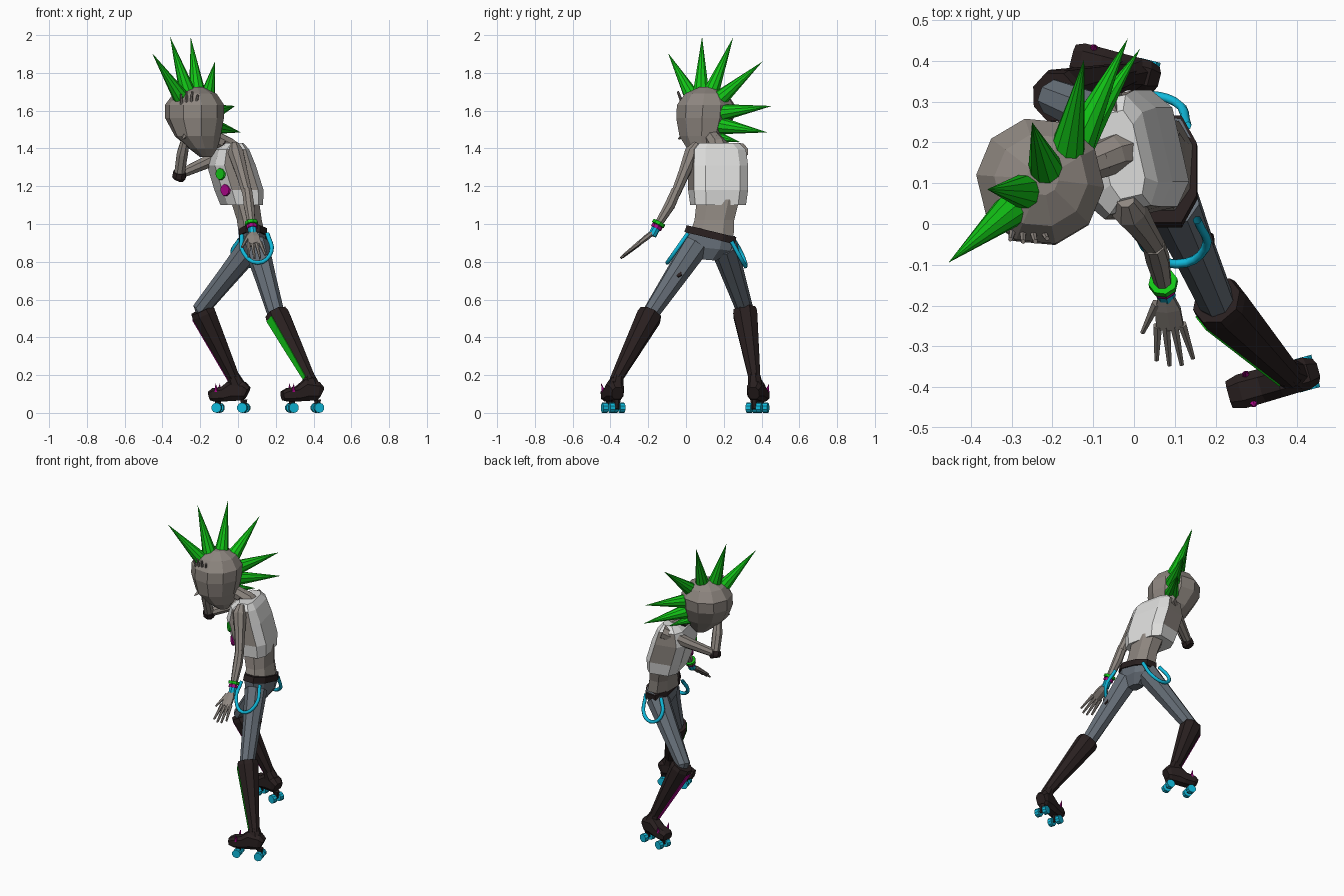
import bpy, bmesh, math
from mathutils import Vector as V

cube = bpy.data.objects.get("Cube")
if cube:
    bpy.data.objects.remove(cube)


def material(name, *rgb):
    m = bpy.data.materials.new(name)
    m.use_nodes = True
    m.diffuse_color = (*rgb, 1)
    m.node_tree.nodes["Principled BSDF"].inputs["Base Color"].default_value = (*rgb, 1)
    return m


SKIN = material("grey skin", .27, .24, .215)
SHIRT = material("pale shirt", .72, .72, .71)
GREEN = material("vivid green", .006, .56, .008)
DARK = material("dark leather", .022, .014, .014)
PANTS = material("blue grey denim", .135, .16, .19)
CYAN = material("cyan", .005, .48, .7)
PINK = material("magenta", .42, .002, .26)


def finish(name, bm, mat):
    bmesh.ops.recalc_face_normals(bm, faces=bm.faces)
    me = bpy.data.meshes.new(name)
    bm.to_mesh(me)
    bm.free()
    me.materials.append(mat)
    ob = bpy.data.objects.new(name, me)
    bpy.context.collection.objects.link(ob)
    return ob


def loft(name, mat, rings, side=(0, 1, 0), n=8, power=1, flat=False):
    """Skin over rings of (centre, radius along side, radius across)."""
    bm = bmesh.new()
    pts = [V(r[0]) for r in rings]
    loops = []
    for i, (c, ru, rv) in enumerate(rings):
        t = pts[min(i + 1, len(pts) - 1)] - pts[max(i - 1, 0)]
        t = V((0, 0, 1)) if flat else t.normalized()
        u = V(side)
        u = (u - t * u.dot(t)).normalized()
        v = t.cross(u)
        loop = []
        for k in range(n):
            a = (k + .5) * math.tau / n
            x, y = (math.copysign(abs(f) ** power, f) for f in (math.cos(a), math.sin(a)))
            loop.append(bm.verts.new(pts[i] + u * x * ru + v * y * rv))
        loops.append(loop)
    for a, b in zip(loops, loops[1:]):
        for k in range(n):
            bm.faces.new((a[k], a[(k + 1) % n], b[(k + 1) % n], b[k]))
    bm.faces.new(loops[0])
    bm.faces.new(loops[-1])
    return finish(name, bm, mat)


def cone(name, mat, base, tip, r1, r2=0.0, n=8):
    base, tip = V(base), V(tip)
    bm = bmesh.new()
    d = tip - base
    bmesh.ops.create_cone(bm, cap_ends=True, segments=n, radius1=r1, radius2=r2, depth=d.length)
    bm.transform(d.to_track_quat('Z', 'Y').to_matrix().to_4x4())
    bmesh.ops.translate(bm, verts=bm.verts, vec=(base + tip) / 2)
    return finish(name, bm, mat)


def hand(name, wrist, direction, across):
    """Palm, four fingers and a thumb."""
    w, d = V(wrist), V(direction).normalized()
    s = V(across)
    s = (s - d * s.dot(d)).normalized()
    loft(name + "_palm", SKIN, [(w, .018, .014), (w + d * .05, .036, .015),
                                (w + d * .11, .039, .012)], s, 6)
    for i in range(4):
        o = (i - 1.5) * .02
        cone(f"{name}_finger_{i}", SKIN, w + d * .1 + s * o,
             w + d * (.235 - abs(o) * .9) + s * o * 1.5, .012, .006, 6)
    cone(name + "_thumb", SKIN, w + d * .03 + s * .025, w + d * .12 + s * .07, .013, .006, 6)


# Head, nose and neck
loft("head", SKIN, [((-.17, .085, 1.355), .035, .03), ((-.185, .08, 1.4), .085, .07),
                    ((-.213, .085, 1.465), .132, .115), ((-.23, .1, 1.56), .154, .157),
                    ((-.23, .105, 1.63), .155, .159), ((-.228, .107, 1.69), .115, .115),
                    ((-.225, .11, 1.725), .04, .04)], (.65, .75, 0), 10, flat=True)
cone("nose", SKIN, (-.275, 0, 1.475), (-.295, -.04, 1.45), .02, .004, 4)
loft("neck", SKIN, [((-.025, .18, 1.38), .06, .06), ((-.05, .172, 1.415), .05, .045),
                    ((-.15, .13, 1.47), .04, .04)])
loft("choker", DARK, [((-.07, .165, 1.42), .046, .045), ((-.09, .155, 1.435), .046, .045)])

# Mohawk spikes fan along the middle of the skull
SPIKES = [((-.295, .04, 1.66), (-.455, -.095, 1.905)),
          ((-.265, .08, 1.69), (-.36, .085, 1.992)),
          ((-.215, .13, 1.69), (-.25, .25, 1.988)),
          ((-.165, .175, 1.66), (-.122, .405, 1.86)),
          ((-.14, .195, 1.59), (-.015, .455, 1.625)),
          ((-.14, .19, 1.52), (.015, .43, 1.485)),
          ((-.15, .17, 1.46), (-.07, .285, 1.435))]
for i, (b, t) in enumerate(SPIKES):
    cone(f"mohawk_spike_{i}", GREEN, b, t, .045 if i < 6 else .03, 0, 10)

# Torso leans toward -x, its chest turned a little to the front
FACE = V((-.97, -.22, 0))
ACROSS = V((-.22, .97, 0))
shirt = loft("shirt", SHIRT, [((.02, .17, 1.1), .143, .1), ((.005, .17, 1.18), .153, .117),
                              ((-.035, .17, 1.31), .153, .116), ((-.04, .17, 1.395), .145, .085),
                              ((-.03, .17, 1.43), .11, .045)], ACROSS, 8, .52, True)
# Open armholes show skin on the upper flanks
shirt.data.materials.append(SKIN)
for p in shirt.data.polygons:
    if abs(p.normal.dot(ACROSS)) > .85 and 1.2 < p.center.z < 1.38:
        p.material_index = 1
loft("midriff", SKIN, [((.075, .135, .94), .125, .075), ((.06, .15, 1.02), .112, .07),
                       ((.035, .17, 1.13), .12, .08)], n=8, power=.8, flat=True)

# Shirt prints: thin splashes on the front corner of the chest
out = FACE * .8 - ACROSS * .6
for name, mat, c in (("green_print", GREEN, (-.022, .17, 1.265)),
                     ("magenta_print", PINK, (.004, .17, 1.18))):
    c = V(c) + FACE * .1 - ACROSS * .115
    cone(name, mat, c - out * .0045, c + out * .0045, .034, .03, 9)

# Arms: left hangs forward, right bends up so the palm covers the face
loft("left_upper_arm", SKIN, [((-.02, .06, 1.425), .022, .022), ((-.012, .035, 1.38), .044, .044),
                              ((.02, -.01, 1.27), .032, .034), ((.05, -.055, 1.16), .026, .028)])
loft("left_forearm", SKIN, [((.048, -.05, 1.18), .028, .028), ((.058, -.085, 1.1), .03, .03),
                            ((.077, -.17, .96), .018, .018)])
hand("left_hand", (.077, -.17, .96), (.025, -.175, -.14), (-1, .1, 0))
loft("right_upper_arm", SKIN, [((-.03, .29, 1.39), .045, .045), ((-.17, .22, 1.325), .035, .035),
                               ((-.305, .145, 1.265), .026, .026)])
loft("right_forearm", SKIN, [((-.312, .142, 1.25), .03, .03), ((-.295, .09, 1.37), .032, .032),
                             ((-.268, .035, 1.49), .02, .02)])
hand("right_hand", (-.268, .035, 1.49), (.01, -.07, .19), (1, 0, 0))
loft("elbow_pad", DARK, [((-.318, .145, 1.235), .03, .03), ((-.312, .14, 1.25), .039, .039),
                         ((-.309, .13, 1.275), .036, .036)])

# Wrist bands
for name, mat, f, r in (("green_bracelet", GREEN, .85, .036), ("magenta_bracelet", PINK, .95, .03),
                        ("cyan_cuff", CYAN, 1.09, .023)):
    a, b = V((.053, -.06, 1.16)), V((.075, -.16, .975))
    p, d = a.lerp(b, f), (b - a).normalized()
    h = .022 if mat == CYAN else .009
    cone(name, mat, p - d * h, p + d * h, r, r, 8)

# Hips, belt and hanging suspenders
loft("pelvis", PANTS, [((.085, .115, .81), .05, .035), ((.085, .12, .87), .125, .065),
                       ((.08, .13, .95), .138, .072)], n=8, power=.8)
loft("belt", DARK, [((.08, .126, .925), .148, .08), ((.08, .135, .962), .144, .078)],
     n=8, power=.8)
LOOPS = {"left": ((.02, .01, .94), (.028, -.06, .85), (.105, -.098, .795),
                  (.175, -.06, .85), (.155, .01, .95)),
         "right": ((.01, .25, .92), (-.03, .295, .84), (.02, .315, .78),
                   (.1, .3, .8), (.13, .24, .91))}
for side, pts in LOOPS.items():
    cu = bpy.data.curves.new(side + "_suspender", 'CURVE')
    cu.dimensions = '3D'
    cu.bevel_depth = .0115
    cu.bevel_resolution = 1
    cu.resolution_u = 4
    sp = cu.splines.new('BEZIER')
    sp.bezier_points.add(len(pts) - 1)
    for bp, p in zip(sp.bezier_points, pts):
        bp.co = p
        bp.handle_left_type = bp.handle_right_type = 'AUTO'
    cu.materials.append(CYAN)
    bpy.context.collection.objects.link(bpy.data.objects.new(side + "_suspender", cu))

# Legs, tall boots and roller skates
LEGS = [("left", (.095, .055, .89), (.2, -.185, .53), (.385, -.375, .17),
         (.438, -.362, 0), (.235, -.418, 0), GREEN, (-.78, -.62, 0)),
        ("right", (.07, .2, .88), (-.195, .31, .55), (-.015, .365, .17),
         (.048, .357, 0), (-.148, .406, 0), PINK, (-1, -.03, 0))]
UP = V((0, 0, 1))
for side, hip, knee, ankle, heel, toe, lace, front in LEGS:
    hip, knee, ankle, heel, toe, front = map(V, (hip, knee, ankle, heel, toe, front))
    fwd = (toe - heel).normalized()
    lat = fwd.cross(UP)
    shin = (ankle - knee).normalized()
    loft(side + "_thigh", PANTS, [(hip, .074, .068), (hip.lerp(knee, .5), .06, .055),
                                  (knee, .046, .046), (knee + shin * .06, .04, .04)], lat)
    # Lacing plate lies on the front panel of the boot shaft
    out = (front - shin * front.dot(shin)).normalized()
    wide = shin.cross(out)
    loft(side + "_boot_shaft", DARK, [(knee + shin * .005, .064, .064),
                                      (knee + shin * .03, .069, .069),
                                      (knee.lerp(ankle, .55), .05, .05),
                                      (ankle, .032, .032)], wide)
    loft(side + "_lacing", lace, [(knee + shin * .035 + out * .0635, .036, .006),
                                  (knee.lerp(ankle, .55) + out * .0465, .028, .006),
                                  (ankle - shin * .02 + out * .032, .018, .006)], wide, 4)
    # Skate shoe from heel to toe cap
    loft(side + "_skate_shoe", DARK,
         [(heel + UP * .105, .032, .035), (heel + fwd * .02 + UP * .115, .042, .052),
          (heel + fwd * .08 + UP * .12, .043, .06), (heel + fwd * .125 + UP * .1, .044, .042),
          (heel + fwd * .18 + UP * .095, .045, .038), (toe + UP * .09, .036, .025)],
         lat, 8, .7)
    loft(side + "_ankle", DARK, [(ankle - shin * .03, .034, .034),
                                 (heel + fwd * .05 + UP * .13, .042, .05)], lat)
    for j, along in enumerate((.018, .158)):
        axle = heel + fwd * along + UP * .027
        cone(f"{side}_truck_{j}", DARK, axle, axle + UP * .045, .012, .022, 6)
        cone(f"{side}_axle_{j}", DARK, axle - lat * .035, axle + lat * .035, .008, .008, 6)
        for s in (-1, 1):
            cone(f"{side}_wheel_{j}_{s}", CYAN, axle + lat * s * .014,
                 axle + lat * s * .041, .027, .027, 10)
    for s in (-1, 1):
        stud = heel + fwd * .16 + lat * s * .034 + UP * .112
        cone(f"{side}_toe_stud_{s}", PINK, stud, stud + UP * .045 + lat * s * .012, .012, 0, 5)

# Torn patch on the left thigh
patch = V((.183, -.04, .735))
cone("thigh_tear", DARK, patch, patch + V((.009, 0, .003)), .022, .018, 6)
